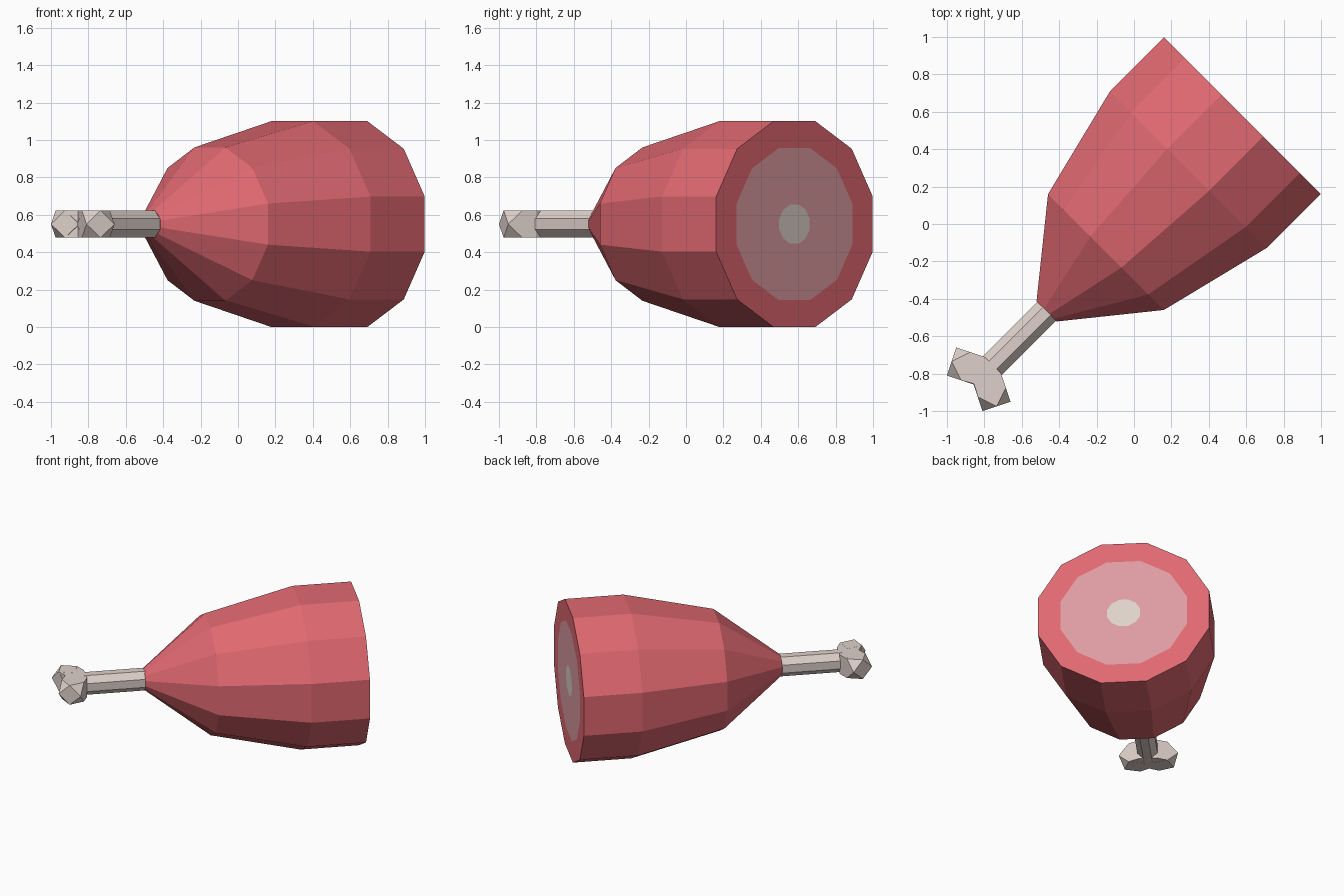
import bpy, bmesh, math
from mathutils import Vector

if "Cube" in bpy.data.objects:
    bpy.data.objects.remove(bpy.data.objects["Cube"])

S = math.sqrt(0.5)
ZC = 0.55  # height of the leg's long axis


def material(name, color):
    m = bpy.data.materials.new(name)
    m.diffuse_color = (*color, 1)
    m.use_nodes = True
    m.node_tree.nodes["Principled BSDF"].inputs["Base Color"].default_value = m.diffuse_color
    return m


MEAT = material("red meat", (0.745, 0.14, 0.165))
CUT = material("pink cut meat", (0.73, 0.33, 0.365))
MARROW = material("marrow", (0.73, 0.65, 0.58))
BONE = material("bone", (0.73, 0.63, 0.59))


def finish(name, bm, mats):
    bmesh.ops.recalc_face_normals(bm, faces=bm.faces[:])
    me = bpy.data.meshes.new(name)
    bm.to_mesh(me)
    bm.free()
    for m in mats:
        me.materials.append(m)
    ob = bpy.data.objects.new(name, me)
    bpy.context.collection.objects.link(ob)
    return ob


def ring(bm, n, t, half_w, half_h):
    """Flat-topped n-gon across the diagonal axis, at distance t along it."""
    k = 1 / math.cos(math.pi / n)
    verts = []
    for i in range(n):
        a = 2 * math.pi * (i + 0.5) / n
        p, z = half_w * k * math.cos(a), half_h * k * math.sin(a)
        verts.append(bm.verts.new(((t + p) * S, (t - p) * S, ZC + z)))
    return verts


def bridge(bm, a, b, mat=0):
    n = len(a)
    for i in range(n):
        j = (i + 1) % n
        bm.faces.new((a[i], a[j], b[j], b[i])).material_index = mat


# Meat: tapered twelve-sided body, with pink and marrow rings on the cut end
bm = bmesh.new()
profile = [(-0.661, 0.076, 0.072, 0), (-0.212, 0.438, 0.41, 0),
           (0.41, 0.592, 0.55, 0), (0.82, 0.592, 0.55, 0),
           (0.82, 0.438, 0.407, 0), (0.82, 0.115, 0.105, 1)]
rings = [ring(bm, 12, t, w, h) for t, w, h, _ in profile]
for k in range(len(rings) - 1):
    bridge(bm, rings[k], rings[k + 1], profile[k + 1][3])
bm.faces.new(rings[0])
bm.faces.new(rings[-1]).material_index = 2
finish("meat", bm, [MEAT, CUT, MARROW])

# Bone shaft: octagonal rod
bm = bmesh.new()
a, b = ring(bm, 8, -1.12, 0.07, 0.073), ring(bm, 8, -0.6, 0.07, 0.073)
bridge(bm, a, b)
bm.faces.new(a)
bm.faces.new(b)
finish("bone_shaft", bm, [BONE])


# Bone knobs: two cuboctahedra mirrored across the axis
def knob(name, cx, cy, swap):
    bm = bmesh.new()
    r, h = 0.079, 0.073
    u, v = Vector((0.316, 0.949)), Vector((0.949, -0.316))
    for x in (-1, 0, 1):
        for y in (-1, 0, 1):
            for z in (-1, 0, 1):
                if abs(x) + abs(y) + abs(z) == 2:
                    q = Vector((cx, cy)) + u * x * r + v * y * r
                    if swap:
                        q = q.yx
                    bm.verts.new((q.x, q.y, ZC + z * h))
    bmesh.ops.convex_hull(bm, input=bm.verts[:])
    finish(name, bm, [BONE])


knob("left_knob", -0.90, -0.76, False)
knob("right_knob", -0.90, -0.76, True)

# Knuckle: flat block filling the gap between the knobs
half = [(-0.925, -0.835), (-0.875, -0.685), (-0.80, -0.71)]
outline = [(-0.855, -0.855)] + half + [(y, x) for x, y in reversed(half)]
bm = bmesh.new()
lo = [bm.verts.new((x, y, ZC - 0.0725)) for x, y in outline]
hi = [bm.verts.new((x, y, ZC + 0.0725)) for x, y in outline]
bridge(bm, lo, hi)
bm.faces.new(lo)
bm.faces.new(hi)
finish("knuckle", bm, [BONE])
